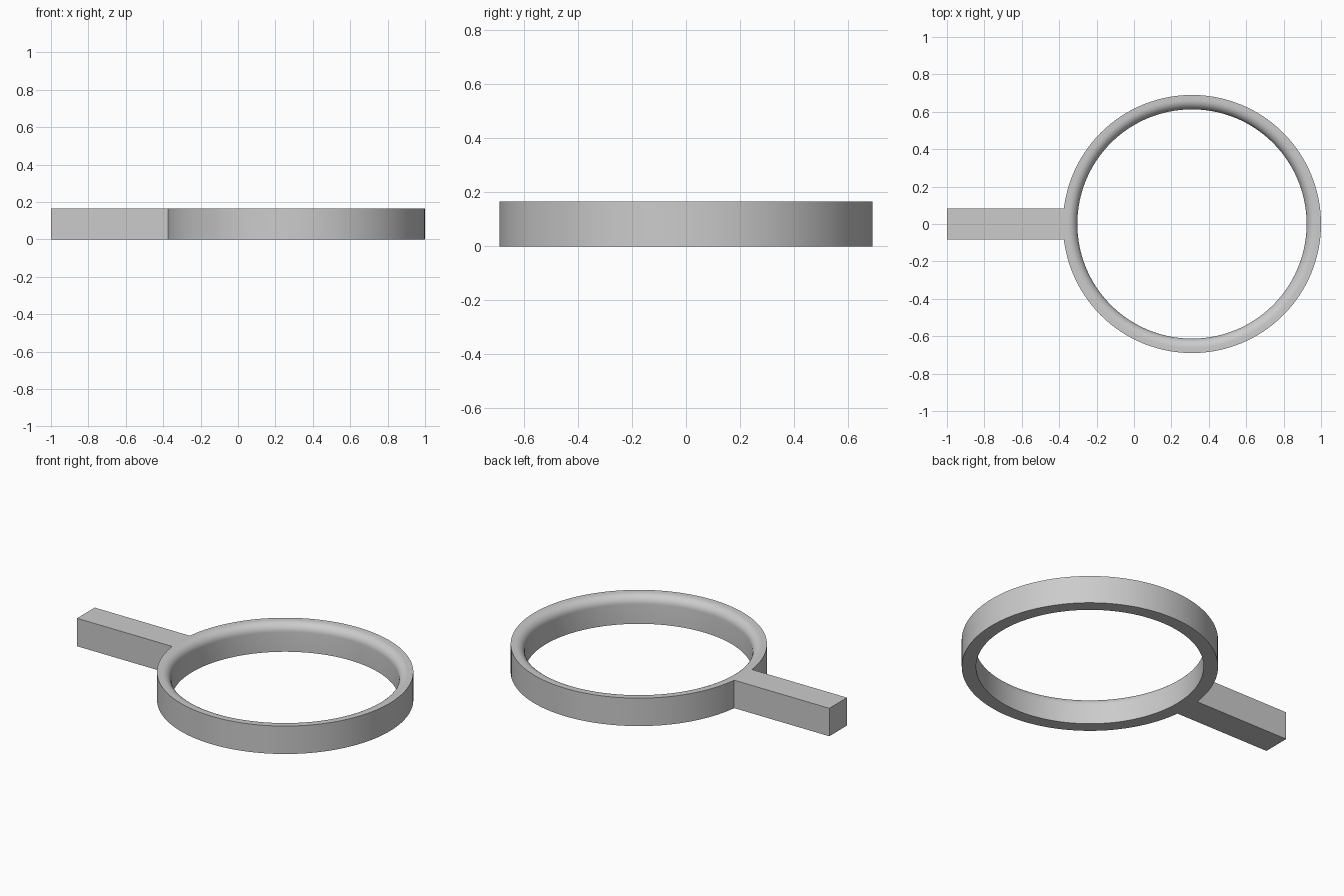
import bpy, bmesh
from math import sin, cos, pi
from mathutils import Matrix, Vector

cube = bpy.data.objects.get("Cube")
if cube:
    bpy.data.objects.remove(cube, do_unlink=True)

HEIGHT = 0.166
OUTER, INNER, FILLET = 0.69, 0.613, 0.05
CENTRE_X = 0.31
SEGMENTS = 128

grey = bpy.data.materials.new("plain_grey")
grey.use_nodes = True
colour = (0.6, 0.6, 0.6, 1)
grey.diffuse_color = colour
grey.node_tree.nodes["Principled BSDF"].inputs["Base Color"].default_value = colour


def finish(bm, name):
    bmesh.ops.recalc_face_normals(bm, faces=bm.faces)
    mesh = bpy.data.meshes.new(name)
    bm.to_mesh(mesh)
    bm.free()
    mesh.materials.append(grey)
    obj = bpy.data.objects.new(name, mesh)
    bpy.context.collection.objects.link(obj)
    return obj


# Ring: wall section with a rounded inner top edge, spun about the ring axis
section = [(INNER, 0), (OUTER, 0), (OUTER, HEIGHT)]
for i in range(9):
    a = pi / 2 * (1 + i / 8)
    section.append((INNER + FILLET + FILLET * cos(a), HEIGHT - FILLET + FILLET * sin(a)))
bm = bmesh.new()
verts = [bm.verts.new((CENTRE_X + r, 0, z)) for r, z in section]
edges = [bm.edges.new((v, verts[i - 1])) for i, v in enumerate(verts)]
bmesh.ops.spin(bm, geom=verts + edges, cent=(CENTRE_X, 0, 0), axis=(0, 0, 1),
               angle=2 * pi, steps=SEGMENTS, use_merge=True)
bmesh.ops.remove_doubles(bm, verts=bm.verts, dist=0.0001)
ring = finish(bm, "ring_with_handle")

# Handle: square bar ending inside the ring wall
start, end = -1.0, -0.36
bm = bmesh.new()
bmesh.ops.create_cube(bm, size=1)
bm.transform(Matrix.Translation(((start + end) / 2, 0, HEIGHT / 2))
             @ Matrix.Diagonal(Vector((end - start, HEIGHT, HEIGHT, 1))))
handle = finish(bm, "handle_helper")
handle.hide_render = True

# Join both into one solid, then drop the helper
bpy.ops.object.select_all(action="DESELECT")
bpy.context.view_layer.objects.active = ring
ring.select_set(True)
union = ring.modifiers.new("join_handle", "BOOLEAN")
union.operation = "UNION"
union.solver = "EXACT"
union.object = handle
bpy.ops.object.modifier_apply(modifier=union.name)
bpy.data.objects.remove(handle, do_unlink=True)
bpy.ops.object.shade_smooth_by_angle(angle=pi / 6)
